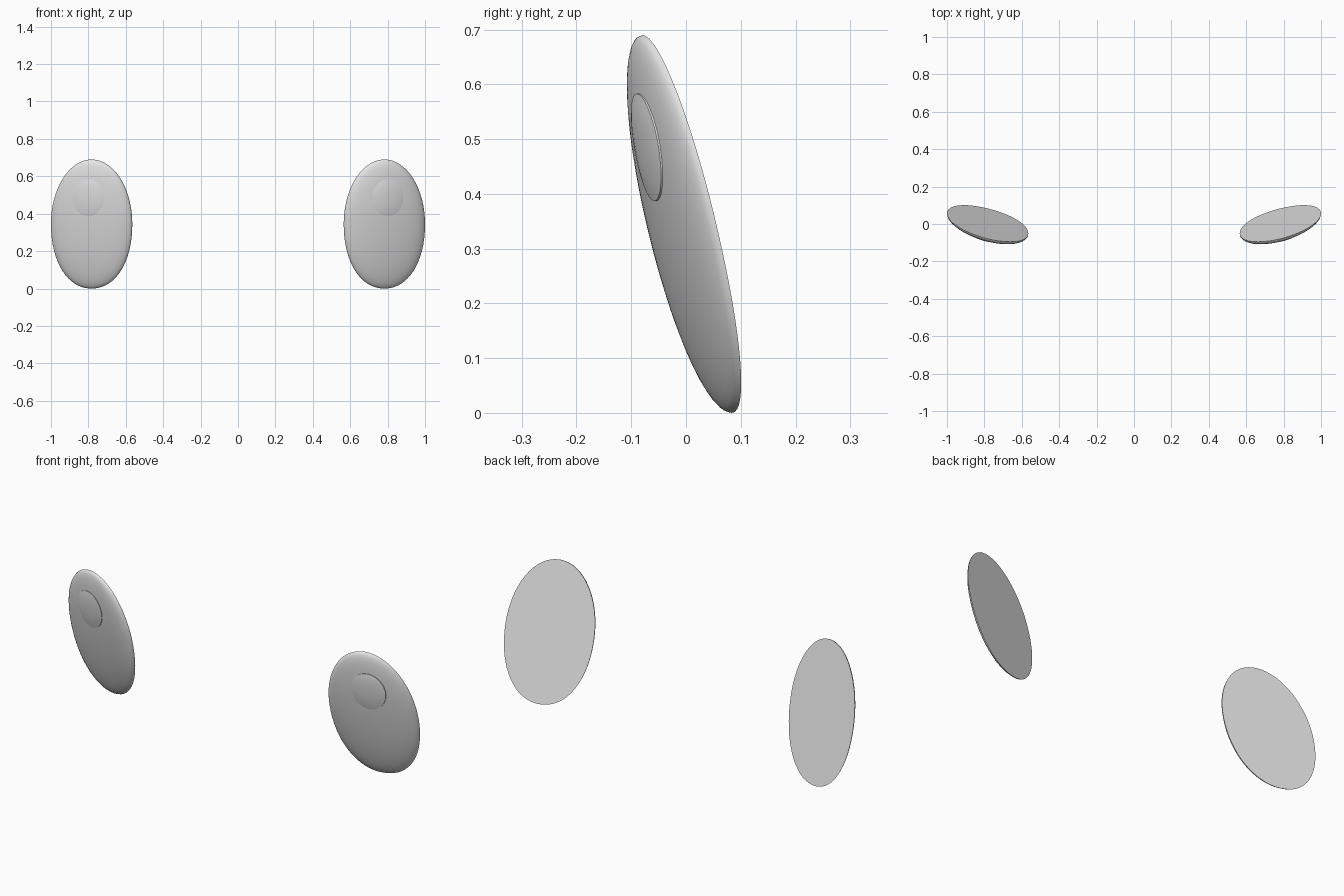
import bpy, bmesh, math

cube = bpy.data.objects.get("Cube")
if cube:
    bpy.data.objects.remove(cube, do_unlink=True)

# Single pale grey material
mat = bpy.data.materials.new("pale grey")
mat.use_nodes = True
colour = (0.8, 0.8, 0.8, 1.0)
mat.diffuse_color = colour
mat.node_tree.nodes["Principled BSDF"].inputs["Base Color"].default_value = colour

CX, CZ = 0.7825, 0.345       # eye centre
HW, HH = 0.2175, 0.345       # half width and half height
SEG = 64


def outline(a):
    """Slightly squared oval, fuller toward the lower inner side."""
    c, s = math.cos(a), math.sin(a)
    p = 0.94 if s < 0 else 1.0
    u = HW * math.copysign(abs(c) ** p, c)
    w = HH * math.copysign(abs(s) ** p, s)
    return u, w


def bulge(u, w):
    """Forward dome height over the oval."""
    r2 = (u / HW) ** 2 + (w / HH) ** 2
    return 0.052 * math.sqrt(max(0.0, 1 - r2))


def place(side, u, w, d):
    """Oval turned outward and leaning forward at the top."""
    return (side * (CX + u), 0.245 * u - 0.235 * w - d + 0.002, CZ + w)


def make_object(name, side, rings, tip):
    """Skin concentric rings, close the last with a tip and the first with a flat back."""
    bm = bmesh.new()
    loops = [[bm.verts.new(place(side, *p)) for p in ring] for ring in rings]
    for a, b in zip(loops, loops[1:]):
        for i in range(SEG):
            j = (i + 1) % SEG
            bm.faces.new((a[i], a[j], b[j], b[i]))
    end = bm.verts.new(place(side, *tip))
    for i in range(SEG):
        bm.faces.new((loops[-1][i], loops[-1][(i + 1) % SEG], end))
    bm.faces.new(loops[0])
    bmesh.ops.recalc_face_normals(bm, faces=bm.faces)
    mesh = bpy.data.meshes.new(name)
    bm.to_mesh(mesh)
    bm.free()
    mesh.materials.append(mat)
    obj = bpy.data.objects.new(name, mesh)
    bpy.context.collection.objects.link(obj)
    bpy.ops.object.select_all(action='DESELECT')
    obj.select_set(True)
    bpy.context.view_layer.objects.active = obj
    bpy.ops.object.shade_smooth_by_angle(angle=math.radians(40))


angles = [2 * math.pi * i / SEG for i in range(SEG)]

for label, side in (("left", 1), ("right", -1)):
    # Shallow domed eye shell with a flat back
    rings = []
    for k in range(12):
        t = math.cos(math.pi / 2 * k / 12)
        h = 0.052 * math.sin(math.pi / 2 * k / 12)
        rings.append([(t * u, t * w, h) for u, w in map(outline, angles)])
    make_object(label + "_eye", side, rings, (0, 0, 0.052))

    # Low raised cornea on the upper front
    cu, cw, ru, rw = 0.018, 0.14, 0.083, 0.098
    rings = []
    for t, lift in ((1, -0.006), (1, 0.003), (0.85, 0.005), (0.6, 0.007), (0.3, 0.008)):
        ring = []
        for a in angles:
            u, w = cu + t * ru * math.cos(a), cw + t * rw * math.sin(a)
            ring.append((u, w, bulge(u, w) + lift))
        rings.append(ring)
    make_object(label + "_cornea", side, rings, (cu, cw, bulge(cu, cw) + 0.008))
